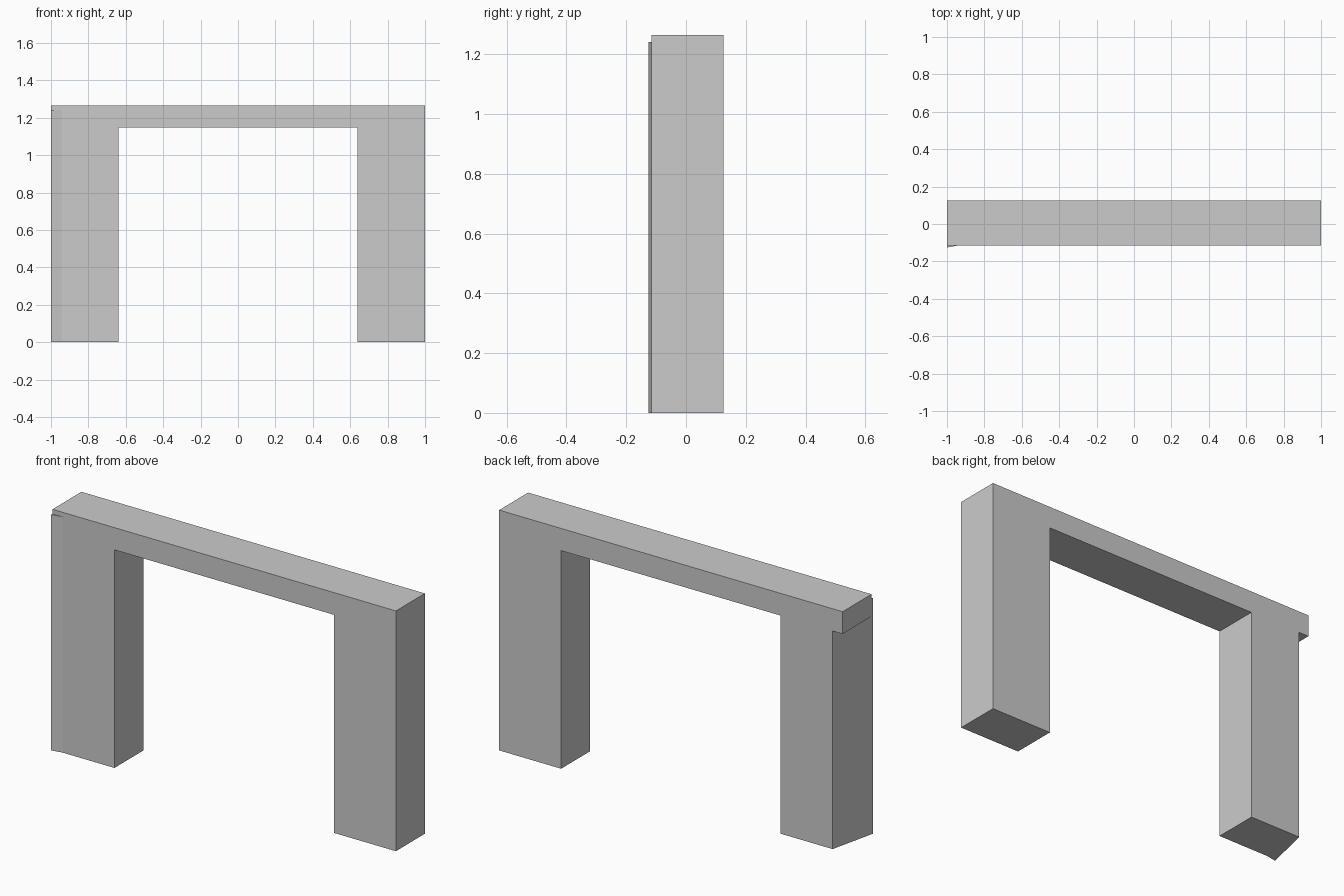
import bpy, bmesh

if "Cube" in bpy.data.objects:
    bpy.data.objects.remove(bpy.data.objects["Cube"])


def prism(name, outline, z0, z1):
    """Extrude a plan outline (counter-clockwise, x/y) from z0 to z1."""
    bm = bmesh.new()
    base = bm.faces.new([bm.verts.new((x, y, z0)) for x, y in outline])
    top = bmesh.ops.extrude_face_region(bm, geom=[base])["geom"]
    bmesh.ops.translate(bm, vec=(0, 0, z1 - z0),
                        verts=[v for v in top if isinstance(v, bmesh.types.BMVert)])
    bmesh.ops.recalc_face_normals(bm, faces=bm.faces)
    mesh = bpy.data.meshes.new(name)
    bm.to_mesh(mesh)
    bm.free()
    obj = bpy.data.objects.new(name, mesh)
    bpy.context.collection.objects.link(obj)
    return obj


FRONT, BACK = -0.115, 0.126
INNER, BEND = 0.639, 0.942
HEIGHT, LINTEL_BOTTOM, LEG_TOP = 1.265, 1.148, 1.241

# Lintel across the full width
prism("lintel", [(-1, FRONT), (1, FRONT), (1, BACK), (-1, BACK)], LINTEL_BOTTOM, HEIGHT)

# Plain right leg, its top set into the lintel
prism("right_leg", [(INNER, FRONT), (1, FRONT), (1, BACK), (INNER, BACK)], 0, LEG_TOP)

# Left leg with slanted outer side and a front corner that juts forward
prism("left_leg", [(-1, -0.126), (-BEND, FRONT), (-INNER, FRONT),
                   (-INNER, BACK), (-BEND, BACK)], 0, LEG_TOP)
